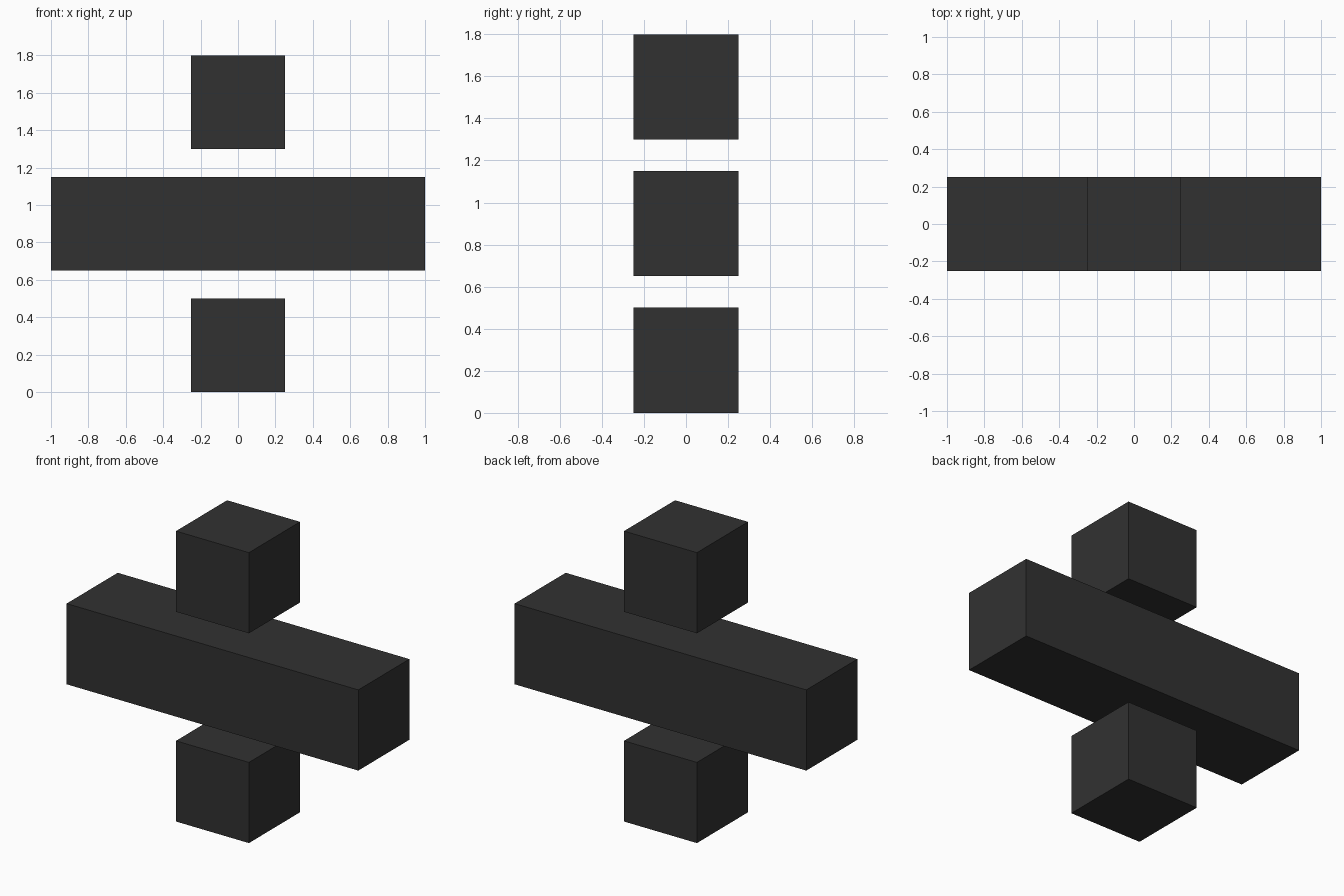
import bpy

if "Cube" in bpy.data.objects:
    bpy.data.objects.remove(bpy.data.objects["Cube"])

# Single dark grey colour
dark_grey = bpy.data.materials.new("dark_grey")
dark_grey.diffuse_color = (0.031, 0.031, 0.031, 1.0)
dark_grey.use_nodes = True
dark_grey.node_tree.nodes["Principled BSDF"].inputs["Base Color"].default_value = dark_grey.diffuse_color

SIDE = 0.5   # square section shared by all blocks
STEP = 0.65  # vertical spacing between block centres


def block(name, length, level):
    bpy.ops.mesh.primitive_cube_add(size=1, location=(0, 0, SIDE / 2 + level * STEP))
    obj = bpy.context.object
    obj.name = name
    obj.scale = (length, SIDE, SIDE)
    bpy.ops.object.transform_apply(location=False, rotation=False, scale=True)
    obj.data.materials.append(dark_grey)


# Lower cube, long middle bar and upper cube, floating with gaps
block("lower_cube", SIDE, 0)
block("middle_bar", 2.0, 1)
block("upper_cube", SIDE, 2)
